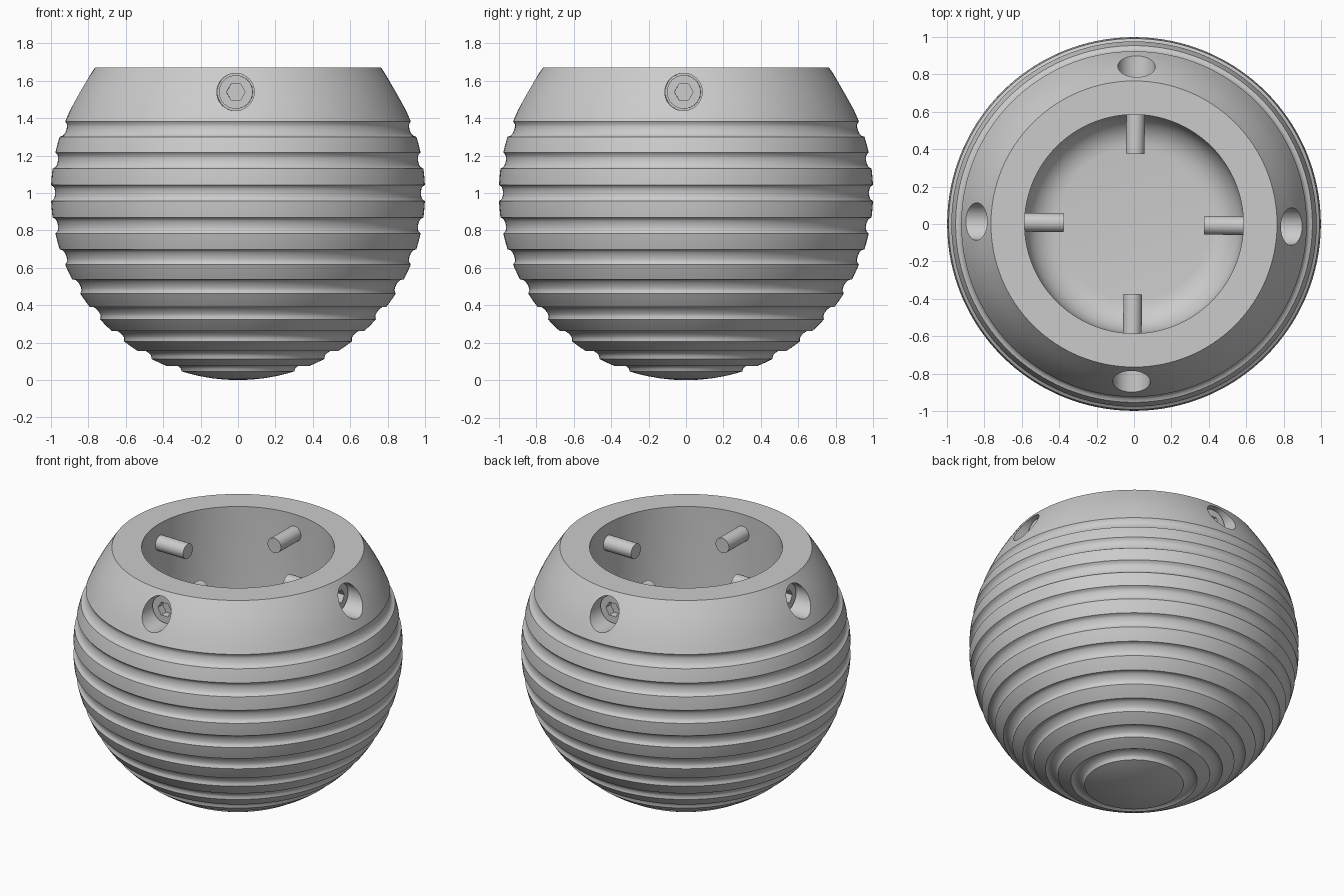
import bpy
import math
from mathutils import Matrix

cube = bpy.data.objects.get("Cube")
if cube:
    bpy.data.objects.remove(cube, do_unlink=True)

grey = bpy.data.materials.new("plain grey")
grey.use_nodes = True
grey.diffuse_color = (0.6, 0.6, 0.6, 1)
grey.node_tree.nodes["Principled BSDF"].inputs["Base Color"].default_value = (0.6, 0.6, 0.6, 1)

SEGMENTS = 128
RIM_Z, RIM_R, BORE_R = 1.67, 0.765, 0.585
FLOOR_Z, FILLET = 0.5, 0.18
GROOVE_HALF, GROOVE_DEPTH = 2.5, 0.022
SCREW_Z = 1.54


def shade(obj, angle=35):
    bpy.ops.object.select_all(action='DESELECT')
    obj.select_set(True)
    bpy.context.view_layer.objects.active = obj
    bpy.ops.object.shade_smooth_by_angle(angle=math.radians(angle))


def lathe(name, profile):
    """Revolve (radius, z) points that begin and end on the axis."""
    verts, faces, rings = [], [], []
    for r, z in profile:
        count = 1 if r < 1e-6 else SEGMENTS
        rings.append(range(len(verts), len(verts) + count))
        for i in range(count):
            a = math.tau * i / SEGMENTS
            verts.append((r * math.cos(a), r * math.sin(a), z))
    for low, high in zip(rings, rings[1:]):
        for i in range(SEGMENTS):
            j = (i + 1) % SEGMENTS
            if len(low) == 1:
                faces.append((low[0], high[j], high[i]))
            elif len(high) == 1:
                faces.append((low[i], low[j], high[0]))
            else:
                faces.append((low[i], low[j], high[j], high[i]))
    mesh = bpy.data.meshes.new(name)
    mesh.from_pydata(verts, [], faces)
    mesh.materials.append(grey)
    obj = bpy.data.objects.new(name, mesh)
    bpy.context.collection.objects.link(obj)
    return obj


def radial_rod(name, turn, radius, inner, outer, sides=32):
    """Cylinder lying along a horizontal radius, at screw height."""
    bpy.ops.mesh.primitive_cylinder_add(vertices=sides, radius=radius, depth=outer - inner)
    obj = bpy.context.object
    obj.name = name
    obj.data.transform(Matrix.Rotation(turn, 4, 'Z')
                       @ Matrix.Translation(((inner + outer) / 2, 0, SCREW_Z))
                       @ Matrix.Rotation(math.pi / 2, 4, 'Y'))
    obj.data.materials.append(grey)
    return obj


def cut(target, cutter):
    mod = target.modifiers.new("cut", 'BOOLEAN')
    mod.operation = 'DIFFERENCE'
    mod.solver = 'EXACT'
    mod.object = cutter
    bpy.context.view_layer.objects.active = target
    bpy.ops.object.modifier_apply(modifier=mod.name)
    bpy.data.objects.remove(cutter, do_unlink=True)


# Ball profile: smooth cap, then rounded grooves every ten degrees of latitude
def ball_point(latitude, depth=0.0):
    a = math.radians(latitude)
    return ((1 - depth) * math.cos(a), 1 + (1 - depth) * math.sin(a))


profile = [(0, 0)] + [ball_point(lat) for lat in (-86, -82, -78, -75)]
for centre in range(-70, 21, 10):
    for k in range(-4, 5):
        t = k / 4
        profile.append(ball_point(centre + t * GROOVE_HALF,
                                  GROOVE_DEPTH * math.sqrt(1 - t * t)))
    if centre < 20:
        profile += [ball_point(centre + d) for d in (4.2, 5.8)]

# Plain shoulder up to the flat rim
start = profile[-1]
for k in range(1, 9):
    t = k / 8
    bulge = 0.012 * math.sin(math.pi * t)
    profile.append((start[0] + (RIM_R - start[0]) * t + bulge,
                    start[1] + (RIM_Z - start[1]) * t))

# Straight bore with a rounded bottom edge and flat floor
profile.append((BORE_R, RIM_Z))
for k in range(9):
    a = math.pi / 2 * k / 8
    profile.append((BORE_R - FILLET * (1 - math.cos(a)),
                    FLOOR_Z + FILLET * (1 - math.sin(a))))
profile.append((0, FLOOR_Z))
body = lathe("grooved_ball_body", profile)

# Four clamping screws in counterbored holes, tips reaching into the bore
for i, side in enumerate(("left", "back", "right", "front")):
    turn = math.radians(90 * i - 0.9)
    cut(body, radial_rod("hole_cutter", turn, 0.1, 0.66, 1.1, 48))
    head = radial_rod(side + "_screw_head", turn, 0.09, 0.655, 0.76)
    cut(head, radial_rod("socket_cutter", turn, 0.05, 0.71, 0.8, 6))
    shade(head)
    shade(radial_rod(side + "_screw_tip", turn, 0.05, 0.375, 0.67))

shade(body, 30)
